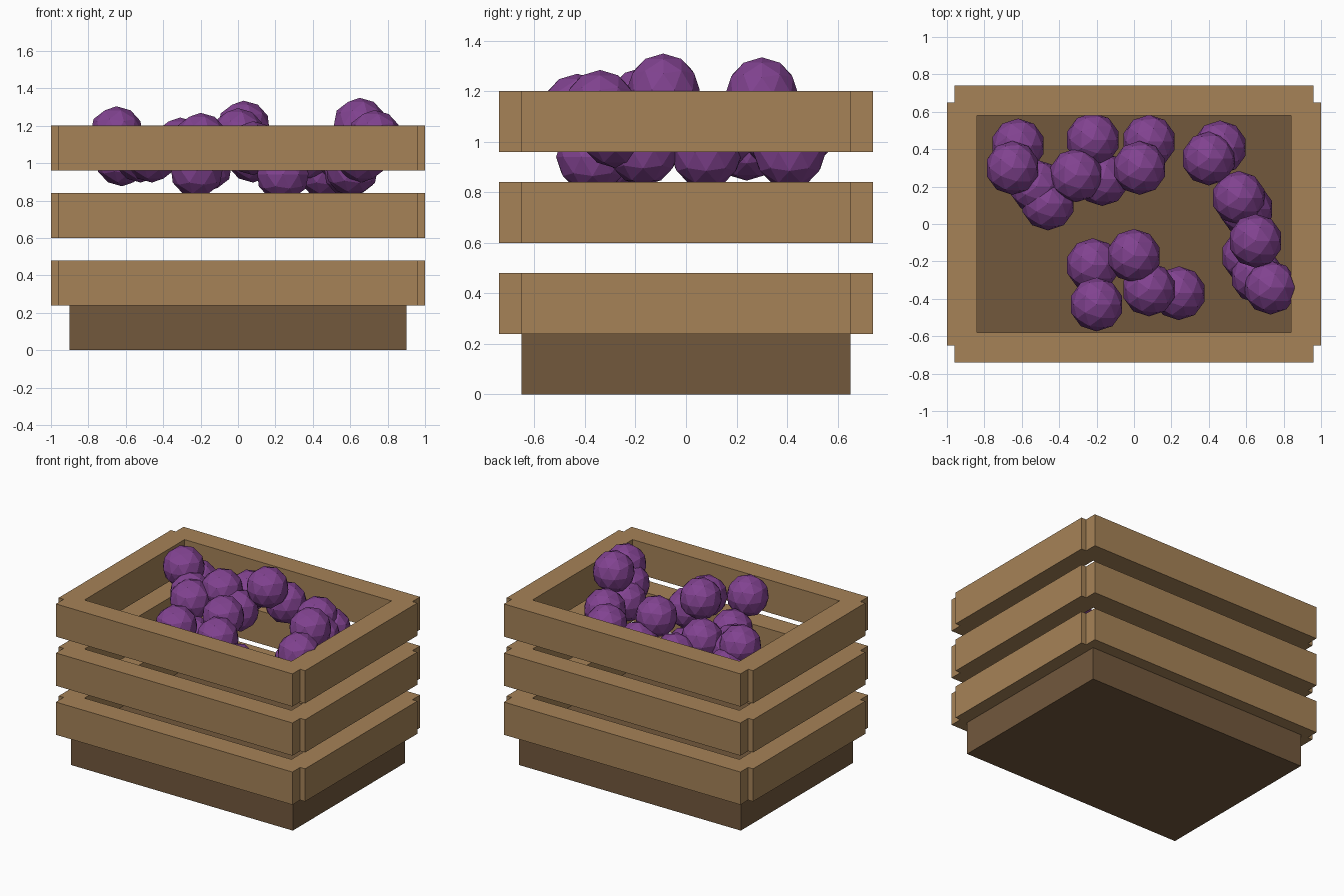
import bpy

cube = bpy.data.objects.get("Cube")
if cube:
    bpy.data.objects.remove(cube, do_unlink=True)


def material(name, rgb):
    mat = bpy.data.materials.new(name)
    mat.use_nodes = True
    color = (*rgb, 1)
    mat.diffuse_color = color
    mat.node_tree.nodes["Principled BSDF"].inputs["Base Color"].default_value = color
    return mat


wood = material("light wood", (0.38, 0.225, 0.096))
dark_wood = material("dark wood", (0.17, 0.098, 0.046))
purple = material("purple fruit", (0.22, 0.055, 0.28))


def box(name, center, size, mat):
    bpy.ops.mesh.primitive_cube_add(size=1, location=center)
    obj = bpy.context.object
    obj.name = name
    obj.scale = size
    bpy.ops.object.transform_apply(location=False, rotation=False, scale=True)
    obj.data.materials.append(mat)


# Solid base, its top forming the crate floor
box("base", (0, 0, 0.125), (1.8, 1.3, 0.25), dark_wood)

# Three rings of slats
for level, z in enumerate((0.36, 0.72, 1.08), 1):
    for side, name in ((-1, "front"), (1, "back")):
        box(f"{name}_slat_{level}", (0, side * 0.66, z), (1.92, 0.16, 0.24), wood)
    for side, name in ((1, "left"), (-1, "right")):
        box(f"{name}_slat_{level}", (side * 0.92, 0, z), (0.16, 1.3, 0.24), wood)

# Round fruit, grouped in loose clusters
clusters = {
    "back_right": [(-0.62, 0.42, 1.02), (-0.65, 0.30, 1.16),
                   (-0.52, 0.20, 1.04), (-0.46, 0.11, 1.04)],
    "back_middle": [(-0.31, 0.26, 1.10), (-0.22, 0.45, 1.04), (-0.17, 0.24, 0.99),
                    (0.08, 0.44, 1.04), (0.03, 0.30, 1.19)],
    "back_left": [(0.46, 0.41, 0.96), (0.40, 0.35, 1.05)],
    "left": [(0.56, 0.14, 1.04), (0.60, 0.08, 0.96), (0.65, -0.09, 1.205),
             (0.61, -0.17, 0.97), (0.66, -0.28, 1.04), (0.73, -0.34, 1.14)],
    "front": [(-0.22, -0.22, 0.96), (0.0, -0.17, 1.15), (-0.20, -0.43, 1.125),
              (0.08, -0.35, 1.08), (0.24, -0.37, 0.94)],
}
for name, centers in clusters.items():
    for i, center in enumerate(centers, 1):
        bpy.ops.mesh.primitive_ico_sphere_add(subdivisions=2, radius=0.144, location=center)
        fruit = bpy.context.object
        fruit.name = f"{name}_fruit_{i}"
        fruit.data.materials.append(purple)
